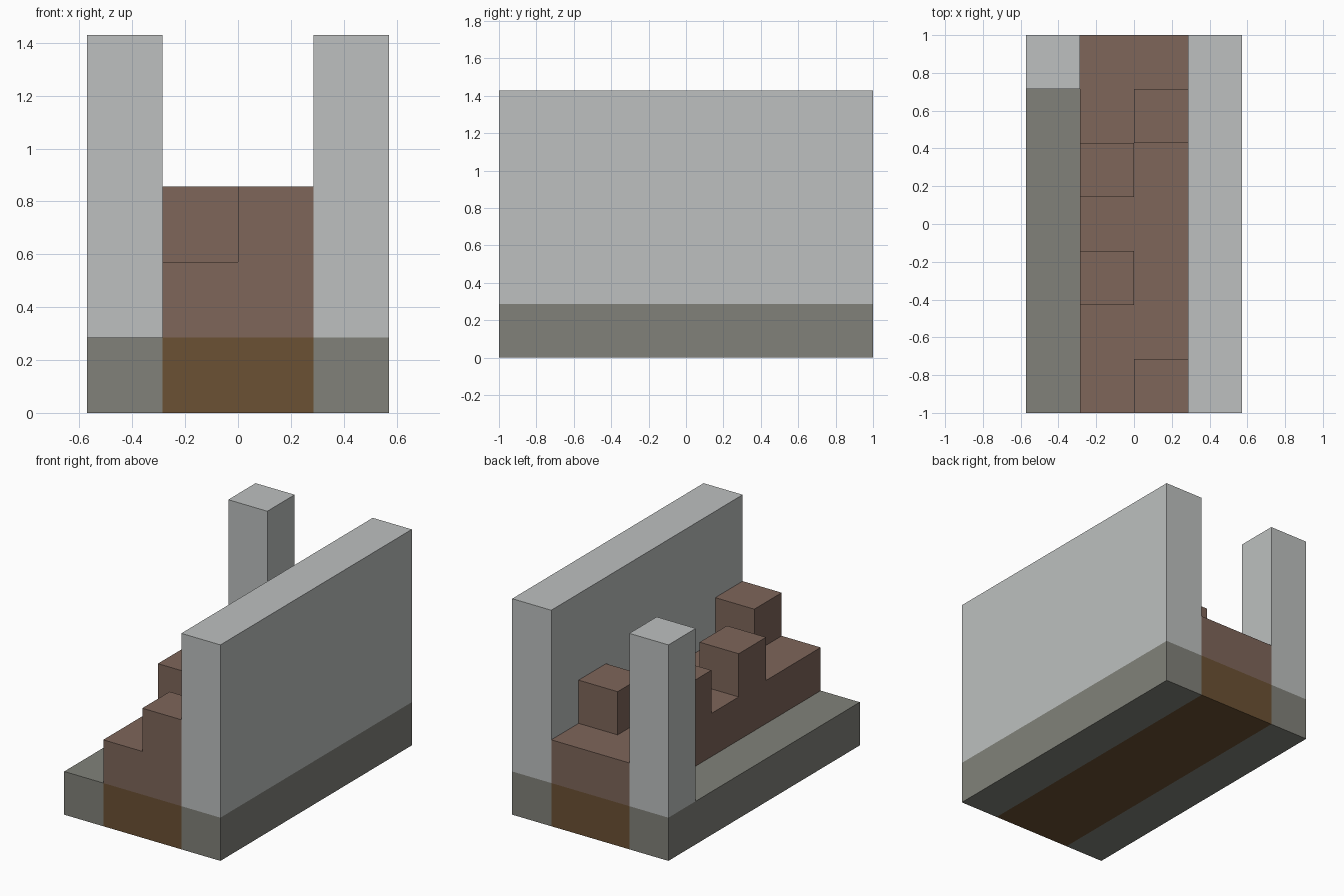
import bpy, bmesh
from mathutils import Vector
from itertools import product

cube = bpy.data.objects.get("Cube")
if cube:
    bpy.data.objects.remove(cube, do_unlink=True)

UNIT = 2 / 7                            # one block
CORNER = Vector((-2, -3.5, 0))          # grid origin, in blocks


def material(name, rgb):
    mat = bpy.data.materials.new(name)
    mat.use_nodes = True
    mat.diffuse_color = (*rgb, 1)
    mat.node_tree.nodes["Principled BSDF"].inputs["Base Color"].default_value = (*rgb, 1)
    return mat


light_grey = material("light grey stone", (0.51, 0.53, 0.525))
dark_grey = material("dark grey stone", (0.22, 0.222, 0.194))
brown = material("brown earth", (0.209, 0.132, 0.102))
dark_brown = material("dark brown earth", (0.147, 0.082, 0.033))


def block(lo, hi):
    """All grid cells from lo up to, not including, hi."""
    return set(product(*(range(a, b) for a, b in zip(lo, hi))))


# Parts, as blocks of grid cells
parts = {
    "left_wall_base": (dark_grey, block((3, 0, 0), (4, 7, 1))),
    "left_wall": (light_grey, block((3, 0, 1), (4, 7, 5))),
    "right_wall_base": (dark_grey, block((0, 0, 0), (1, 7, 1))),
    "right_back_pillar": (light_grey, block((0, 6, 1), (1, 7, 5))),
    "path_base": (dark_brown, block((1, 0, 0), (3, 7, 1))),
    "path": (brown, block((1, 0, 1), (3, 7, 2))),
}
# Raised blocks scattered along the path
for i, (x, y) in enumerate([(2, 0), (1, 2), (1, 4), (2, 5)], 1):
    parts[f"path_bump_{i}"] = (brown, block((x, y, 2), (x + 1, y + 1, 3)))

filled = set().union(*(cells for _, cells in parts.values()))


def build(name, mat, cells):
    """Skin the cells, leaving out faces buried against other cells."""
    bm = bmesh.new()
    for cell in sorted(cells):
        for axis, side in product(range(3), (0, 1)):
            beyond = list(cell)
            beyond[axis] += 2 * side - 1
            if tuple(beyond) in filled:
                continue
            ring = []
            for u, v in ((0, 0), (1, 0), (1, 1), (0, 1)):
                p = Vector(cell)
                p[axis] += side
                p[(axis + 1) % 3] += u
                p[(axis + 2) % 3] += v
                ring.append(bm.verts.new((p + CORNER) * UNIT))
            bm.faces.new(ring if side else ring[::-1])
    bmesh.ops.remove_doubles(bm, verts=bm.verts, dist=0.001)
    bmesh.ops.dissolve_limit(bm, angle_limit=0.02, verts=bm.verts, edges=bm.edges)
    mesh = bpy.data.meshes.new(name)
    bm.to_mesh(mesh)
    bm.free()
    mesh.materials.append(mat)
    bpy.context.collection.objects.link(bpy.data.objects.new(name, mesh))


for name, (mat, cells) in parts.items():
    build(name, mat, cells)
